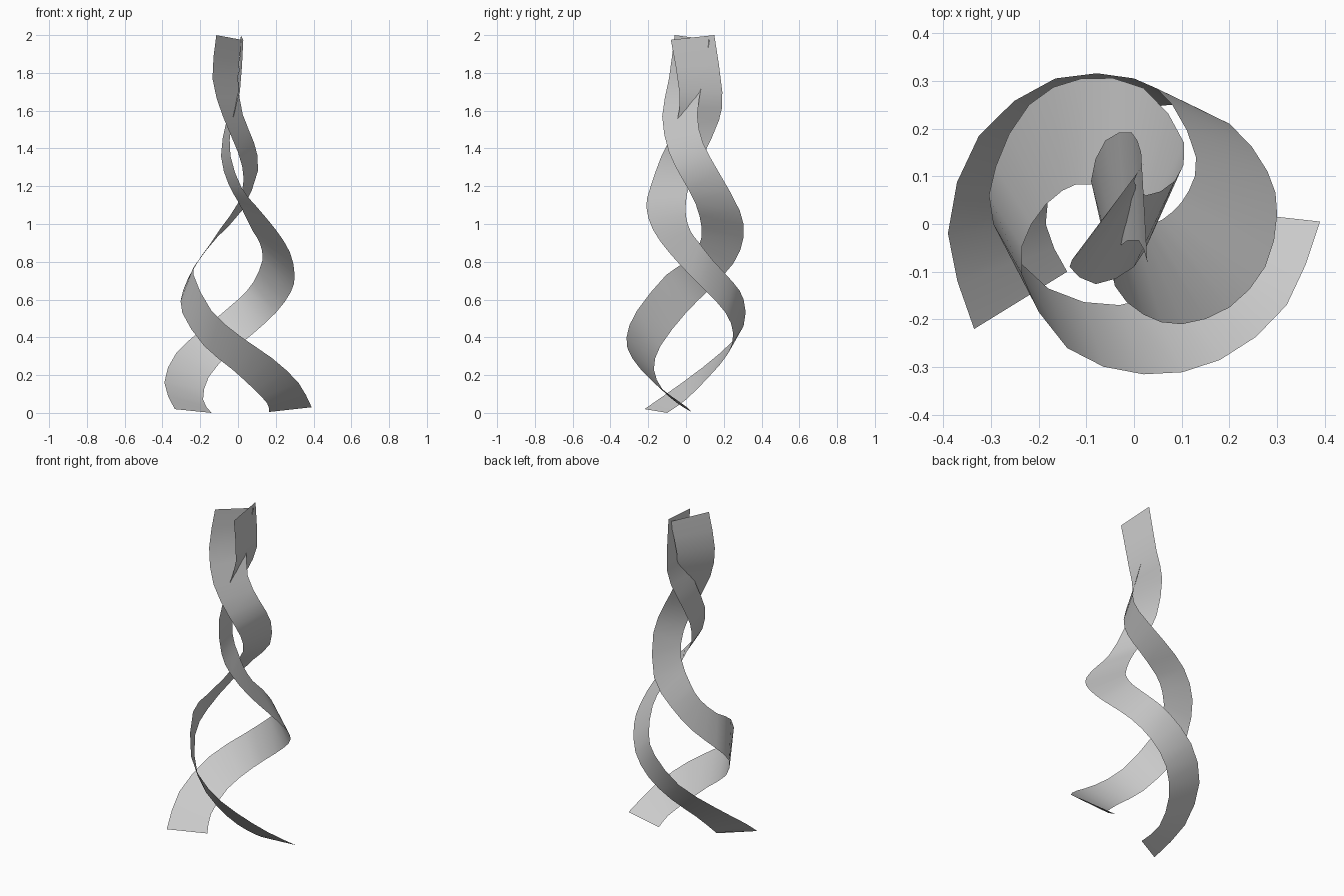
import bpy
from mathutils import Vector

# Cross-sections of each twisted ribbon, bottom to top:
# first edge x, y, z, then second edge x, y, z
RIBBON_A = [
    (.39, .005, .03, .165, .03, .005),
    (.32, -.17, .16, .155, -.045, .05),
    (.18, -.285, .29, .085, -.125, .125),
    (.02, -.315, .40, -.03, -.17, .23),
    (-.14, -.26, .54, -.18, -.135, .355),
    (-.235, -.105, .73, -.295, 0, .53),
    (-.215, 0, .80, -.29, .12, .65),
    (-.15, .07, .89, -.22, .25, .79),
    (-.09, .083, .98, -.11, .305, .93),
    (0, .05, 1.11, .02, .285, 1.07),
    (.03, -.02, 1.24, .105, .17, 1.28),
    (0, -.09, 1.38, .085, .09, 1.43),
    (-.08, -.126, 1.57, .025, .06, 1.58),
    (-.135, -.09, 1.77, 0, .09, 1.77),
    (-.115, -.06, 2.0, .02, .125, 1.975),
]
RIBBON_B = [
    (-.335, -.22, .02, -.14, -.1, 0),
    (-.39, -.02, .16, -.185, 0, .07),
    (-.325, .185, .32, -.155, .12, .19),
    (-.165, .305, .46, -.05, .22, .31),
    (0, .305, .60, .08, .25, .42),
    (.08, .25, .69, .2, .21, .53),
    (.13, .14, .81, .28, .11, .64),
    (.115, .07, .90, .3, .02, .73),
    (.08, .025, .96, .275, -.09, .85),
    (.04, 0, 1.04, .2, -.175, .97),
    (0, 0, 1.12, .1, -.21, 1.09),
    (-.05, .02, 1.21, .02, -.19, 1.19),
    (-.09, .09, 1.36, -.04, -.13, 1.36),
    (-.06, .175, 1.55, -.035, -.05, 1.53),
    (-.005, .192, 1.7, .01, -.035, 1.7),
    (.015, .15, 2.0, .028, -.08, 1.975),
]


def smooth_path(pts, steps=2):
    """Catmull-Rom curve through the points."""
    ext = [2 * pts[0] - pts[1]] + pts + [2 * pts[-1] - pts[-2]]
    out = []
    for p0, p1, p2, p3 in zip(ext, ext[1:], ext[2:], ext[3:]):
        for k in range(steps):
            t = k / steps
            out.append(0.5 * (2 * p1 + (p2 - p0) * t
                              + (2 * p0 - 5 * p1 + 4 * p2 - p3) * t * t
                              + (3 * p1 - p0 - 3 * p2 + p3) * t ** 3))
    return out + [pts[-1]]


def ribbon(name, sections):
    """Single-sided strip bridged between two edge curves."""
    edge_1 = smooth_path([Vector(s[:3]) for s in sections])
    edge_2 = smooth_path([Vector(s[3:]) for s in sections])
    n = len(edge_1)
    faces = [(i, i + 1, n + i + 1, n + i) for i in range(n - 1)]
    mesh = bpy.data.meshes.new(name)
    mesh.from_pydata(edge_1 + edge_2, [], faces)
    mesh.shade_smooth()
    obj = bpy.data.objects.new(name, mesh)
    bpy.context.collection.objects.link(obj)
    return obj


# Two intertwined ribbons
ribbon("first_twisted_ribbon", RIBBON_A)
ribbon("second_twisted_ribbon", RIBBON_B)
